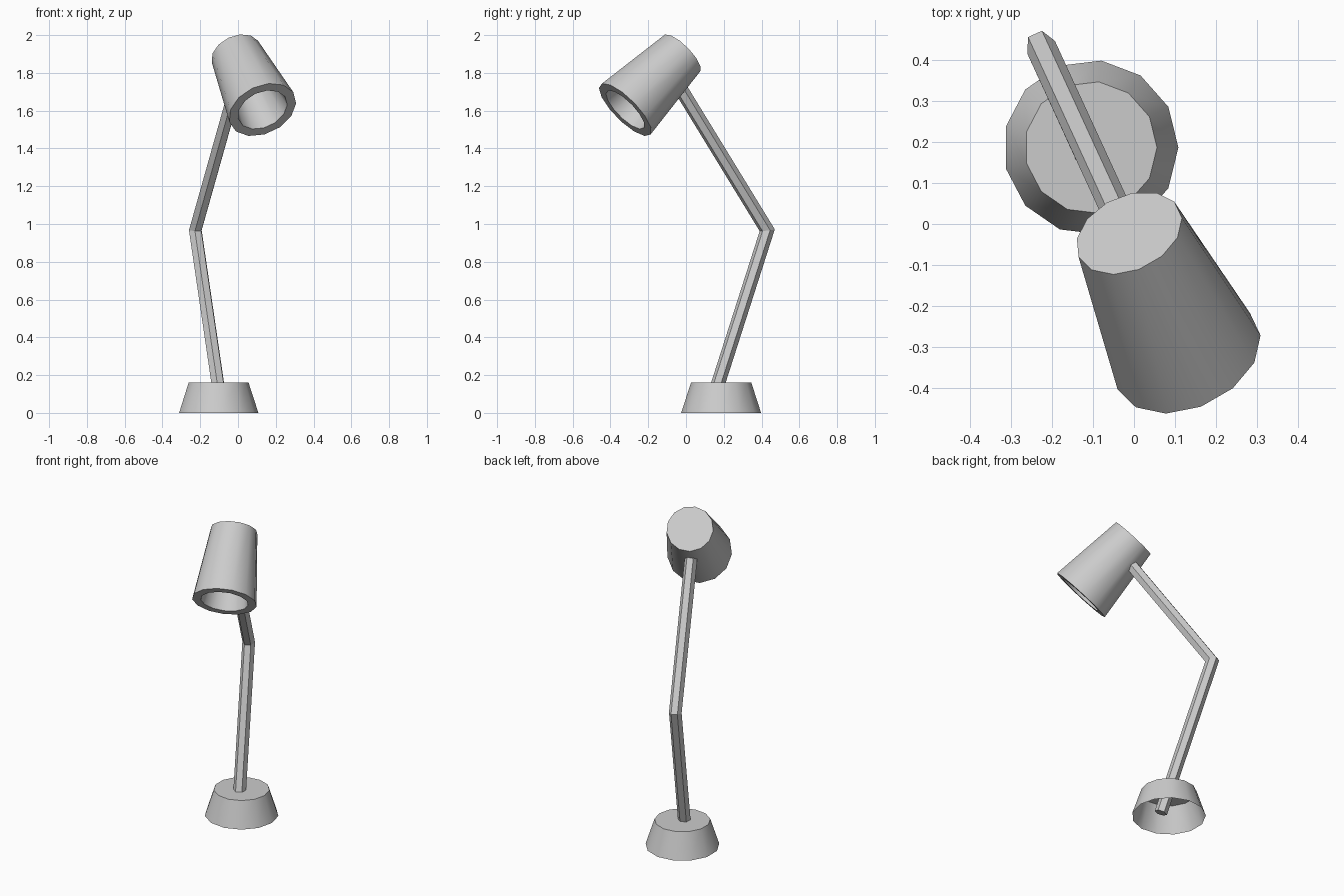
import bpy, math
from mathutils import Vector, Matrix

if "Cube" in bpy.data.objects:
    bpy.data.objects.remove(bpy.data.objects["Cube"])

SIDES = 13

def make(name, verts, faces, smooth=None):
    me = bpy.data.meshes.new(name)
    me.from_pydata(verts, [], faces)
    ob = bpy.data.objects.new(name, me)
    bpy.context.collection.objects.link(ob)
    if smooth:
        bpy.context.view_layer.objects.active = ob
        ob.select_set(True)
        bpy.ops.object.shade_smooth_by_angle(angle=math.radians(smooth))
        ob.select_set(False)
    return ob

def rings_to_faces(count, n, cap_start=False, cap_end=False):
    faces = [(r*n+i, r*n+(i+1) % n, (r+1)*n+(i+1) % n, (r+1)*n+i)
             for r in range(count-1) for i in range(n)]
    if cap_start:
        faces.append(tuple(reversed(range(n))))
    if cap_end:
        faces.append(tuple(range((count-1)*n, count*n)))
    return faces

def lathe(name, profile, matrix, cap_start, cap_end):
    verts = [matrix @ Vector((r*math.cos(a), r*math.sin(a), z))
             for r, z in profile
             for a in (2*math.pi*i/SIDES for i in range(SIDES))]
    return make(name, verts, rings_to_faces(len(profile), SIDES, cap_start, cap_end), 32)

# Base: tapered foot, open underneath
lathe("base", [(0.213, 0), (0.161, 0.16)],
      Matrix.Translation((-0.105, 0.186, 0)), False, True)

# Arm: one hexagonal rod with a mitred elbow
path = [Vector(p) for p in ((-0.09, 0.133, 0.04), (-0.226, 0.43, 0.967), (-0.01, -0.04, 1.735))]
low = (path[1]-path[0]).normalized()
up = (path[2]-path[1]).normalized()
side = low.cross(up).normalized()
mitre = (low+up).normalized()
verts = []
for p, d, plane in ((path[0], low, low), (path[1], low, mitre), (path[2], up, up)):
    other = d.cross(side)
    for i in range(6):
        a = math.pi*i/3
        v = p + 0.037*(math.cos(a)*side + math.sin(a)*other)
        verts.append(v - d*((v-p).dot(plane)/d.dot(plane)))
make("arm", verts, rings_to_faces(3, 6, True, True))

# Shade: tapered cone with a thick rim and hollow inside
top, mouth = Vector((-0.012, -0.022, 1.903)), Vector((0.130, -0.322, 1.605))
axis = top - mouth
length = axis.length
frame = Matrix.Translation(mouth) @ axis.to_track_quat('Z', 'Y').to_matrix().to_4x4()
lathe("shade", [(0.09, length*0.85), (0.138, 0), (0.188, 0), (0.136, length)], frame, True, True)
